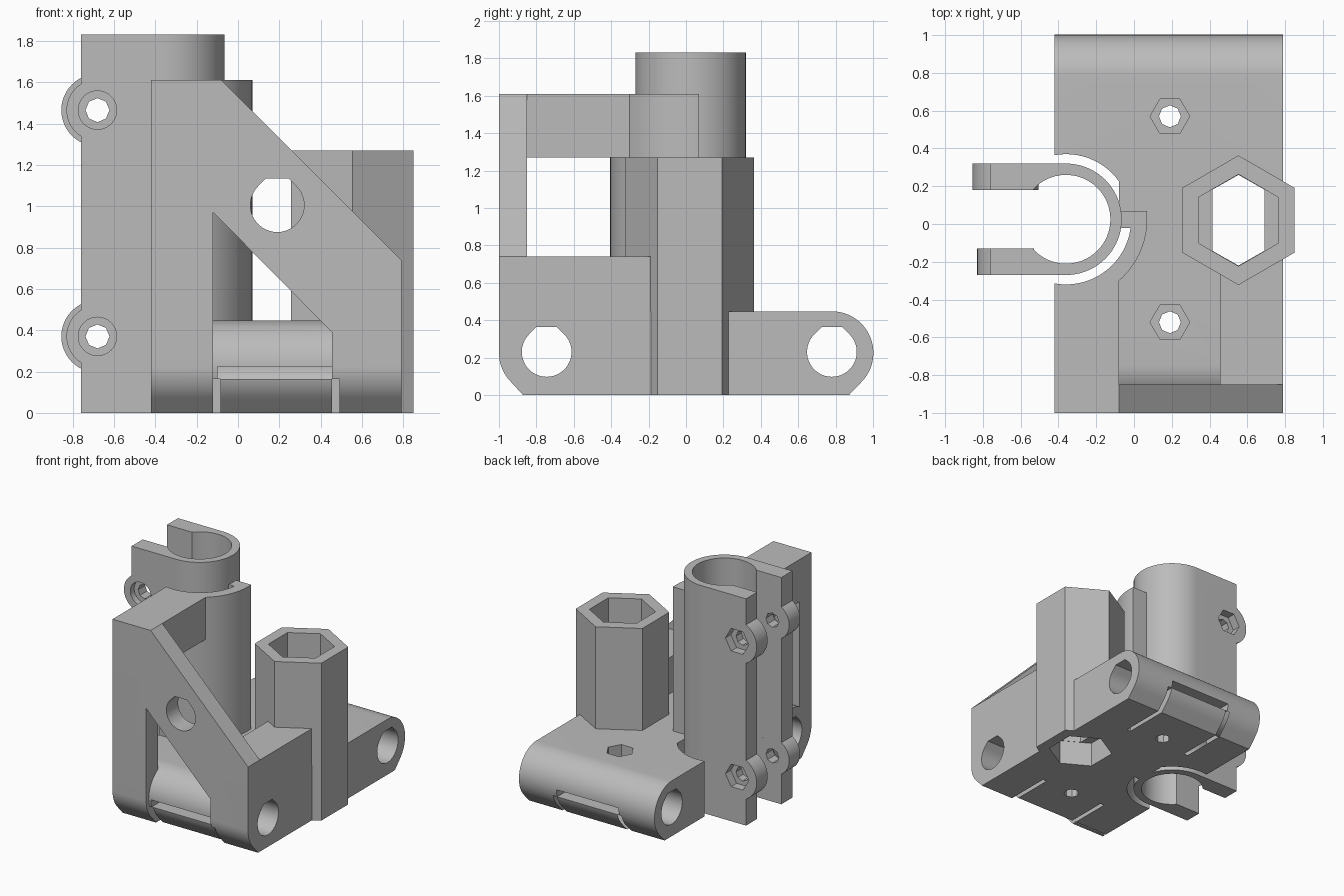
import bpy, bmesh, math
from mathutils import Vector

cube = bpy.data.objects.get("Cube")
if cube:
    bpy.data.objects.remove(cube, do_unlink=True)

grey = bpy.data.materials.new("plain grey plastic")
grey.use_nodes = True
COLOUR = (0.5, 0.5, 0.5, 1)
grey.diffuse_color = COLOUR
grey.node_tree.nodes["Principled BSDF"].inputs["Base Color"].default_value = COLOUR


def prism(name, points, axis, a, b):
    """Extrude a 2D outline along an axis from a to b."""
    place = {"x": lambda p: (a, p[0], p[1]),
             "y": lambda p: (p[0], a, p[1]),
             "z": lambda p: (p[0], p[1], a)}[axis]
    bm = bmesh.new()
    face = bm.faces.new([bm.verts.new(place(p)) for p in points])
    grown = bmesh.ops.extrude_face_region(bm, geom=[face])["geom"]
    shift = Vector([(b - a) * (axis == k) for k in "xyz"])
    bmesh.ops.translate(bm, vec=shift, verts=[v for v in grown if isinstance(v, bmesh.types.BMVert)])
    bmesh.ops.recalc_face_normals(bm, faces=bm.faces)
    mesh = bpy.data.meshes.new(name)
    bm.to_mesh(mesh)
    bm.free()
    mesh.materials.append(grey)
    obj = bpy.data.objects.new(name, mesh)
    bpy.context.collection.objects.link(obj)
    return obj


def box(name, x0, x1, y0, y1, z0, z1):
    return prism(name, [(x0, y0), (x1, y0), (x1, y1), (x0, y1)], "z", z0, z1)


def arc(cx, cy, r, start, end, n=24):
    angles = [math.radians(start + (end - start) * i / n) for i in range(n + 1)]
    return [(cx + r * math.cos(t), cy + r * math.sin(t)) for t in angles]


def ring(cx, cy, r, n=48, start=0):
    return arc(cx, cy, r, start, start + 360, n)[:-1]


def teardrop(cx, cy, r):
    """Round hole with a flattened printable top."""
    w = r * (math.sqrt(2) - 1)
    return arc(cx, cy, r, 135, 405, 32) + [(cx + w, cy + r), (cx - w, cy + r)]


def combine(target, tool, operation):
    mod = target.modifiers.new("combine", "BOOLEAN")
    mod.operation, mod.solver, mod.object = operation, "EXACT", tool
    bpy.context.view_layer.objects.active = target
    bpy.ops.object.modifier_apply(modifier=mod.name)
    bpy.data.objects.remove(tool, do_unlink=True)


def add(target, tool):
    combine(target, tool, "UNION")


def cut(target, tool):
    combine(target, tool, "DIFFERENCE")


LEFT, RIGHT = -0.42, 0.79
BASE_TOP, ARM_TOP = 0.445, 1.61
ROD_X, ROD_Y = -0.36, 0.025
FRONT, BACK, AXLE_Z = -0.745, 0.78, 0.225
R = 0.222
W = R * (math.sqrt(2) - 1)

# Base with a rounded tube along its front and back edges
outline = arc(FRONT, AXLE_Z, R, 90, 225) + [(FRONT - W, 0), (BACK + W, 0)] + arc(BACK, AXLE_Z, R, -45, 90)
body = prism("bracket_body", outline, "x", LEFT, RIGHT)

# Front brace plate with a triangular window and a round hole
plate = prism("front_brace", [(LEFT, 0), (RIGHT, 0), (RIGHT, 0.74), (-0.08, ARM_TOP), (LEFT, ARM_TOP)],
              "y", -1, -0.85)
cut(plate, prism("window", [(-0.12, -0.1), (0.455, -0.1), (0.455, 0.39), (-0.12, 0.97)], "y", -1.1, -0.8))
cut(plate, prism("brace_hole", teardrop(0.19, 1.005, 0.13), "y", -1.1, -0.8))
add(body, plate)

# Corner block, curved column and top arm
add(body, box("corner_block", 0.455, RIGHT, -1, -0.19, 0, 0.74))
column = prism("column", ring(ROD_X, ROD_Y, 0.43, 72), "z", 0, ARM_TOP)
cut(column, box("column_back", -1, 1, 0.07, 1, -1, 2))
cut(column, box("column_side", -1, LEFT, -1, 1, -1, 2))
add(body, column)
add(body, box("top_arm", LEFT, -0.08, -0.9, -0.2, 1.27, ARM_TOP))

# Rounded lower front corner
corner = [(-1.1, -0.1), (-BACK - W, -0.1), (-BACK - W, 0)] + arc(-BACK, AXLE_Z, 0.22, 225, 180, 12) + [(-1.1, AXLE_Z)]
cut(body, prism("corner_rounding", corner, "x", -0.6, 1))

# Clearance around the rod clamp, narrower behind the column
clearance = prism("clearance", ring(ROD_X, ROD_Y, 0.345, 72), "z", -0.1, 2)
cut(clearance, box("clearance_limit", -0.08, 0.2, 0.07, 0.6, -0.2, 2.1))
cut(body, clearance)
add(body, box("clamp_bridge", -0.1, 0.01, -0.02, 0.07, 0, ARM_TOP))

# Cross rod holes with their snap-in slots
for y, side in ((FRONT, -1), (BACK, 1)):
    cut(body, prism("rod_hole", teardrop(y, 0.23, 0.133), "x", -1, 1))
    y0, y1 = sorted((y, side * 1.1))
    cut(body, box("snap_slot", -0.1, 0.455, y0, y1, 0.165, AXLE_Z))
    y0, y1 = sorted((side * 0.5, side * 1.1))
    for x in (-0.12, 0.455):
        cut(body, box("snap_slit", x, x + 0.035, y0, y1, -0.1, 0.165))

# Bolt holes with hexagonal nut recesses in the base
for y in (-0.52, 0.57):
    cut(body, prism("bolt_hole", ring(0.19, y, 0.058, 8), "z", -0.1, 1))
    cut(body, prism("nut_recess", ring(0.19, y, 0.105, 6), "z", 0.35, 0.6))

# Hexagonal socket tower with an inner ledge
HX, HY = 0.553, 0.02
add(body, prism("hex_socket", ring(HX, HY, 0.343, 6, 30), "z", 0, 1.27))
for z0, z1 in ((0.3, 1.4), (-0.1, 0.2)):
    cut(body, prism("socket_pocket", ring(HX, HY, 0.243, 6, 30), "z", z0, z1))
E, H = 0.137, 0.162
throat = [(HX + E, HY - H), (HX + E, HY + H), (HX, HY + 0.24),
          (HX - E, HY + H), (HX - E, HY - H), (HX, HY - 0.24)]
cut(body, prism("socket_throat", throat, "z", -0.2, 0.8))

# Upright split rod clamp
END = -0.76
inner = arc(ROD_X, ROD_Y, 0.235, -138.7, 138.7, 48)
outer = arc(ROD_X, ROD_Y, 0.295, 90, -90, 36)
clamp = prism("rod_clamp", inner + [(END, 0.18), (END, 0.32)] + outer + [(END, -0.27), (END, -0.13)], "z", 0, 1.83)

# Screw bosses, counterbores and nut traps on the clamp
BX = -0.68
for z in (0.37, 1.465):
    add(clamp, prism("front_boss", ring(BX, z, 0.15), "y", -0.27, -0.13))
    add(clamp, prism("back_boss", ring(BX, z, 0.175), "y", 0.18, 0.32))
    cut(clamp, prism("screw_hole", ring(BX, z, 0.058, 8), "y", -0.5, 0.5))
    cut(clamp, prism("counterbore", ring(BX, z, 0.093, 32), "y", -0.5, -0.22))
    cut(clamp, prism("nut_trap", ring(BX, z, 0.105, 6), "y", 0.25, 0.5))

# Smooth curved walls, keep edges sharp
for obj in (body, clamp):
    bpy.ops.object.select_all(action="DESELECT")
    obj.select_set(True)
    bpy.context.view_layer.objects.active = obj
    bpy.ops.object.shade_smooth_by_angle(angle=math.radians(25))
